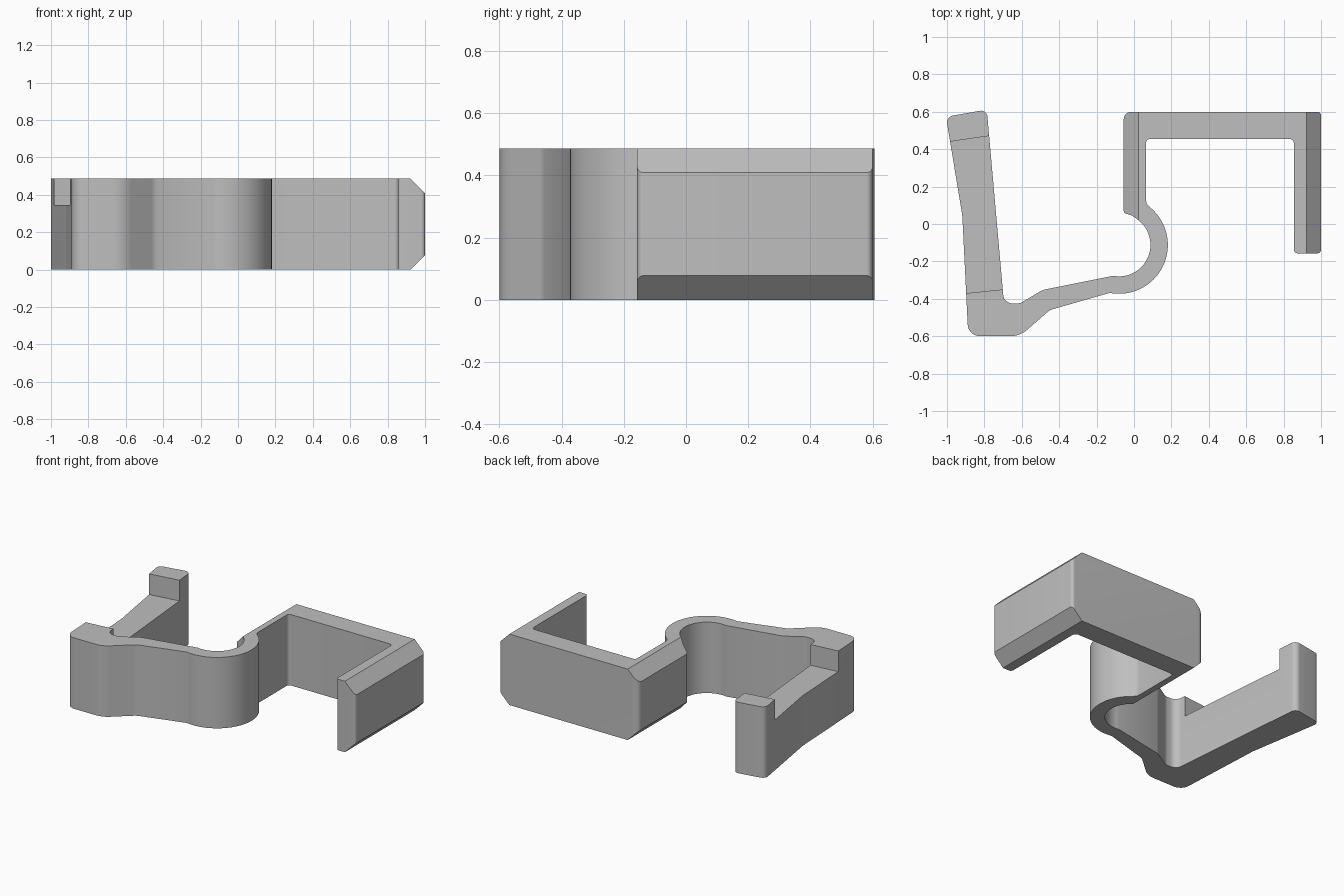
import bpy, bmesh
from math import sin, cos, tan, radians
from mathutils import Vector

HEIGHT = 0.487
CHAMFER = 0.078

if "Cube" in bpy.data.objects:
    bpy.data.objects.remove(bpy.data.objects["Cube"], do_unlink=True)

grey = bpy.data.materials.new("plain grey")
grey.use_nodes = True
grey.diffuse_color = (0.52, 0.52, 0.52, 1)
grey.node_tree.nodes["Principled BSDF"].inputs["Base Color"].default_value = grey.diffuse_color


def arc(cx, cy, r, a0, a1, n):
    """Sharp points along a circular arc, angles in degrees."""
    angles = [radians(a0 + (a1 - a0) * i / n) for i in range(n + 1)]
    return [(cx + r * cos(a), cy + r * sin(a), 0) for a in angles]


def fillet(corners, steps=6):
    """Round each (x, y, radius) corner of a closed outline."""
    out = []
    for i, (x, y, r) in enumerate(corners):
        p = Vector((x, y))
        if r == 0:
            out.append(p)
            continue
        a = (Vector(corners[i - 1][:2]) - p).normalized()
        b = (Vector(corners[(i + 1) % len(corners)][:2]) - p).normalized()
        half = a.angle(b) / 2
        centre = p + (a + b).normalized() * r / sin(half)
        start = p + a * r / tan(half) - centre
        end = p + b * r / tan(half) - centre
        for k in range(steps + 1):
            out.append(centre + start.lerp(end, k / steps).normalized() * r)
    return out


def prism(name, ring, offset):
    """Extrude a closed 3D ring along an offset."""
    bm = bmesh.new()
    face = bm.faces.new([bm.verts.new(p) for p in ring])
    ext = bmesh.ops.extrude_face_region(bm, geom=[face])["geom"]
    bmesh.ops.translate(bm, vec=offset, verts=[v for v in ext if isinstance(v, bmesh.types.BMVert)])
    bmesh.ops.recalc_face_normals(bm, faces=bm.faces)
    mesh = bpy.data.meshes.new(name)
    bm.to_mesh(mesh)
    bm.free()
    obj = bpy.data.objects.new(name, mesh)
    bpy.context.collection.objects.link(obj)
    return obj


# Clip outline: lever arm, hook, spring loop and square bracket
ring_x, ring_y = -0.08, -0.112
outline = [(-1.005, 0.573, 0.035), (-0.787, 0.612, 0.035),
           (-0.695, -0.425, 0.05), (-0.61, -0.425, 0.06), (-0.49, -0.353, 0.08)]
outline += arc(ring_x, ring_y, 0.168, -101, 53, 28)
outline += [(-0.01, 0.045, 0), (-0.055, 0.06, 0.015),
            (-0.055, 0.6, 0.04), (1, 0.6, 0.02), (1, -0.157, 0.02),
            (0.855, -0.157, 0.02), (0.855, 0.455, 0.025), (0.065, 0.455, 0.02),
            (0.065, 0.107, 0.04)]
outline += arc(ring_x, ring_y, 0.261, 49, -101, 32)
outline += [(-0.45, -0.46, 0.08), (-0.61, -0.6, 0.14),
            (-0.886, -0.6, 0.065), (-0.918, 0.045, 0.3)]
clip = prism("spring_clip", [(p[0], p[1], 0) for p in fillet(outline)], (0, 0, HEIGHT))

# Lowered top of the lever arm
notch = [(-1.1, 0.423), (-0.7, 0.482), (-0.6, -0.339), (-1.0, -0.381)]
cutters = [prism("arm_notch_cutter", [(x, y, 0.345) for x, y in notch], (0, 0, 0.3))]

# Chamfers along both outer sides of the bracket, top and bottom
for edge, inward, y0 in ((1, -1, -0.3), (-0.055, 1, -0.05)):
    for level, up in ((0, 1), (HEIGHT, -1)):
        over = 0.05
        reach = CHAMFER + over
        corner_x, corner_z = edge - inward * over, level - up * over
        tri = [(corner_x, y0, corner_z),
               (corner_x + inward * (reach + over), y0, corner_z),
               (corner_x, y0, corner_z + up * (reach + over))]
        cutters.append(prism("chamfer_cutter", tri, (0, 0.75 - y0, 0)))

bpy.ops.object.select_all(action="DESELECT")
bpy.context.view_layer.objects.active = clip
clip.select_set(True)
for cutter in cutters:
    cutter.hide_render = True
    mod = clip.modifiers.new("cut", "BOOLEAN")
    mod.operation = "DIFFERENCE"
    mod.solver = "EXACT"
    mod.object = cutter
    bpy.ops.object.modifier_apply(modifier=mod.name)
    bpy.data.objects.remove(cutter, do_unlink=True)

clip.data.materials.clear()
clip.data.materials.append(grey)
bpy.ops.object.shade_smooth_by_angle(angle=radians(30))
